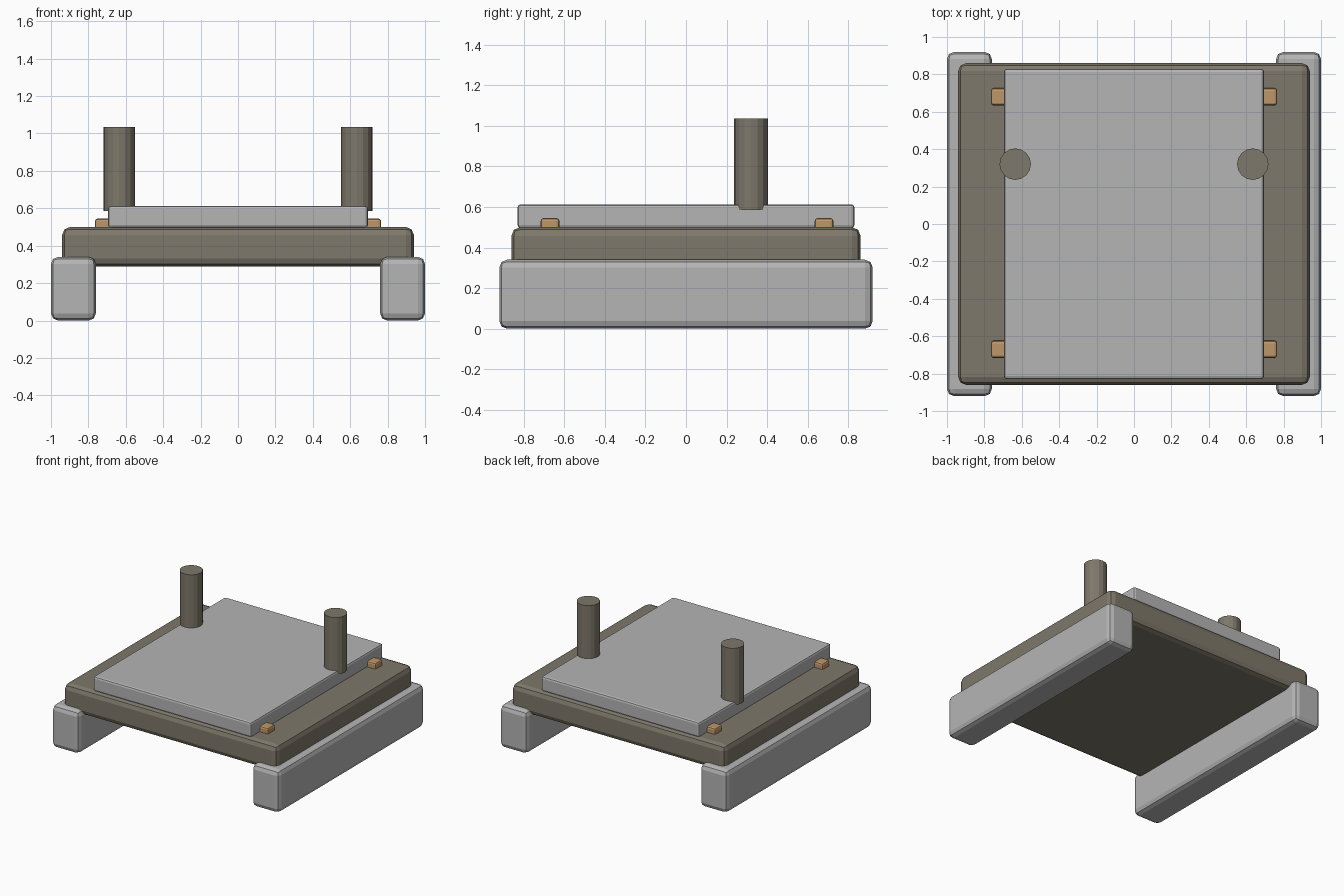
import bpy

if "Cube" in bpy.data.objects:
    bpy.data.objects.remove(bpy.data.objects["Cube"])


def material(name, rgb):
    m = bpy.data.materials.new(name)
    m.diffuse_color = (*rgb, 1)
    m.use_nodes = True
    m.node_tree.nodes["Principled BSDF"].inputs["Base Color"].default_value = m.diffuse_color
    return m


light_grey = material("light grey", (0.46, 0.46, 0.46))
dark_taupe = material("dark taupe", (0.21, 0.188, 0.145))
tan = material("tan", (0.52, 0.31, 0.14))


def block(name, lo, hi, bevel, mat):
    """Box between two corners with rounded edges."""
    bpy.ops.mesh.primitive_cube_add(
        size=1, location=[(a + b) / 2 for a, b in zip(lo, hi)])
    ob = bpy.context.object
    ob.name = name
    ob.scale = [b - a for a, b in zip(lo, hi)]
    bpy.ops.object.transform_apply(location=False, rotation=False, scale=True)
    mod = ob.modifiers.new("rounded edges", "BEVEL")
    mod.width = bevel
    mod.segments = 2
    ob.data.materials.append(mat)
    return ob


# Deck and the raised plate on it
block("deck", (-0.94, -0.86, 0.29), (0.94, 0.86, 0.50), 0.042, dark_taupe)
block("top_plate", (-0.695, -0.83, 0.495), (0.695, 0.83, 0.613), 0.016, light_grey)

for side, s in (("left", -1), ("right", 1)):
    # Long runner under each side
    block(side + "_runner", (s * 0.88 - 0.12, -0.92, 0),
          (s * 0.88 + 0.12, 0.92, 0.34), 0.038, light_grey)

    # Upright post
    bpy.ops.mesh.primitive_cylinder_add(
        vertices=16, radius=0.084, depth=0.45, location=(s * 0.635, 0.32, 0.81))
    post = bpy.context.object
    post.name = side + "_post"
    post.data.materials.append(dark_taupe)

    # Small clips holding the plate
    for end, y in (("front", -0.67), ("back", 0.68)):
        block(f"{side}_{end}_clip", (s * 0.70 - 0.065, y - 0.046, 0.465),
              (s * 0.70 + 0.065, y + 0.046, 0.545), 0.014, tan)
